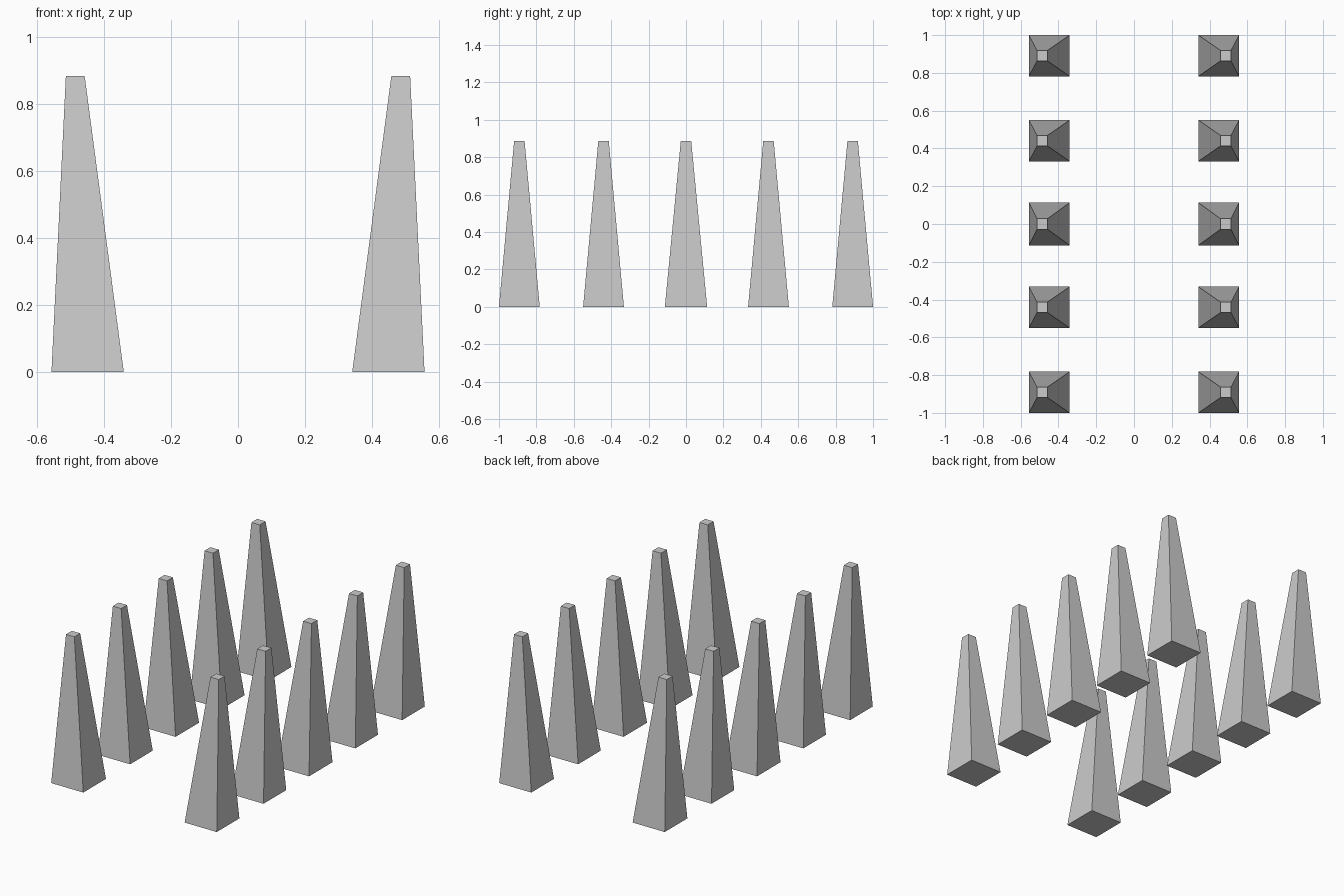
import bpy
import bmesh

if "Cube" in bpy.data.objects:
    bpy.data.objects.remove(bpy.data.objects["Cube"])

HEIGHT = 0.885
TOP_HALF = 0.028
TOP_X = 0.486
BASE_IN, BASE_OUT = 0.341, 0.557


def make_post(name, side, y, half_depth):
    """Tapered square post whose tip leans towards the outer side."""
    bm = bmesh.new()

    def ring(x0, x1, hy, z):
        return [bm.verts.new((side * x, y + dy, z))
                for x, dy in ((x0, -hy), (x1, -hy), (x1, hy), (x0, hy))]

    base = ring(BASE_IN, BASE_OUT, half_depth, 0)
    top = ring(TOP_X - TOP_HALF, TOP_X + TOP_HALF, TOP_HALF, HEIGHT)
    bm.faces.new(base)
    bm.faces.new(top)
    for i in range(4):
        j = (i + 1) % 4
        bm.faces.new((base[i], base[j], top[j], top[i]))
    bmesh.ops.recalc_face_normals(bm, faces=bm.faces)
    mesh = bpy.data.meshes.new(name)
    bm.to_mesh(mesh)
    bm.free()
    bpy.context.collection.objects.link(bpy.data.objects.new(name, mesh))


# Two mirrored rows of five posts; the middle pair is slightly deeper
ROWS = [(-0.891, 0.109), (-0.441, 0.109), (0, 0.113), (0.441, 0.109), (0.891, 0.109)]
for label, side in (("left", -1), ("right", 1)):
    for n, (y, half_depth) in enumerate(ROWS, 1):
        make_post(f"{label}_post_{n}", side, y, half_depth)
